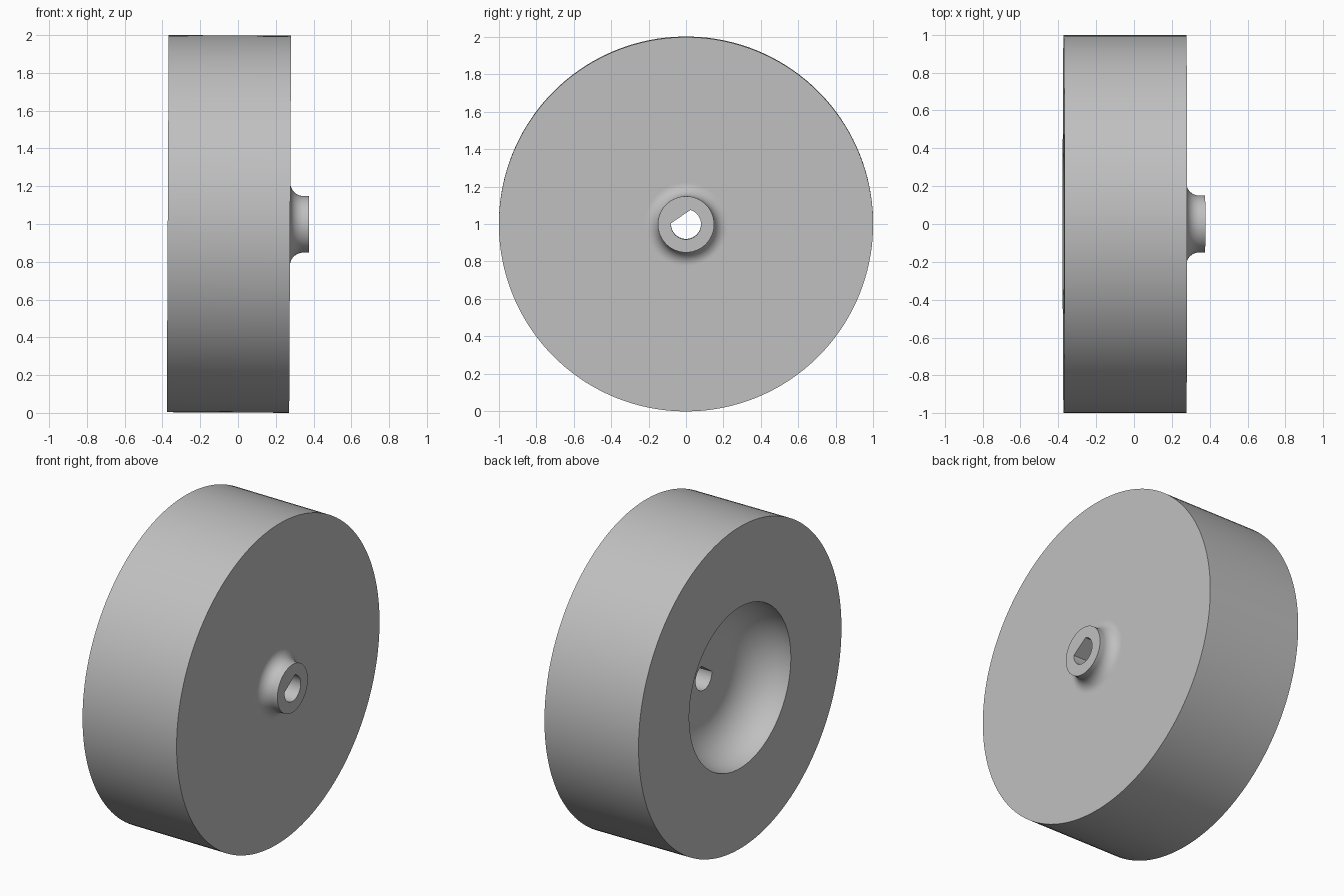
import bpy, bmesh, math

if "Cube" in bpy.data.objects:
    bpy.data.objects.remove(bpy.data.objects["Cube"])

N = 140                      # segments around the axle
R = 0.9985                   # rim radius
BORE = 0.08                  # bore radius
START = math.radians(124.5)  # direction of the bore's flat side
FLAT = BORE * math.cos(math.tau * 20 / N)
X_BACK, X_FACE, X_HUB = -0.372, 0.276, 0.376
CAVITY_R, CAVITY_D = 0.5, 0.25
HUB_R, FILLET = 0.15, 0.07


def arc(cx, cr, rad, a0, a1, steps):
    """Arc points (x, radius) in the profile plane, angles in degrees."""
    pts = []
    for i in range(steps + 1):
        a = math.radians(a0 + (a1 - a0) * i / steps)
        pts.append((cx + rad * math.cos(a), cr + rad * math.sin(a)))
    return pts


# Profile: rounded recess, rim, then the hub with its flared foot
x_floor = X_BACK + CAVITY_D
profile = [(x_floor, BORE), (x_floor, CAVITY_R - CAVITY_D - 0.005)]
profile += arc(X_BACK, CAVITY_R - CAVITY_D, CAVITY_D, 0, 90, 24)
profile += [(X_BACK, R), (X_FACE, R), (X_FACE, HUB_R + FILLET + 0.005)]
profile += arc(X_FACE + FILLET, HUB_R + FILLET, FILLET, 180, 270, 14)
profile += [(X_HUB, HUB_R), (X_HUB, BORE)]

# Revolve; the first and last rings form the D-shaped bore
bm = bmesh.new()
rings = []
for k, (x, r) in enumerate(profile):
    ring = []
    for i in range(N):
        t = math.tau * i / N
        rr = r
        if k in (0, len(profile) - 1) and math.cos(t) > 0:
            rr = min(r, FLAT / math.cos(t))
        ring.append(bm.verts.new((x, rr * math.cos(t + START), rr * math.sin(t + START))))
    rings.append(ring)
for a, b in zip(rings, rings[1:] + rings[:1]):
    for i in range(N):
        j = (i + 1) % N
        bm.faces.new((a[i], a[j], b[j], b[i]))
bmesh.ops.recalc_face_normals(bm, faces=bm.faces[:])
mesh = bpy.data.meshes.new("wheel")
bm.to_mesh(mesh)
bm.free()

# Wheel object, leaning very slightly
wheel = bpy.data.objects.new("wheel", mesh)
bpy.context.collection.objects.link(wheel)
wheel.location = (0, 0, 1)
wheel.rotation_euler = (0, 0.005, 0)

grey = bpy.data.materials.new("plain grey")
grey.diffuse_color = (0.527, 0.527, 0.527, 1)
grey.use_nodes = True
grey.node_tree.nodes["Principled BSDF"].inputs["Base Color"].default_value = grey.diffuse_color
mesh.materials.append(grey)

bpy.context.view_layer.objects.active = wheel
wheel.select_set(True)
bpy.ops.object.shade_smooth_by_angle(angle=math.radians(30))
